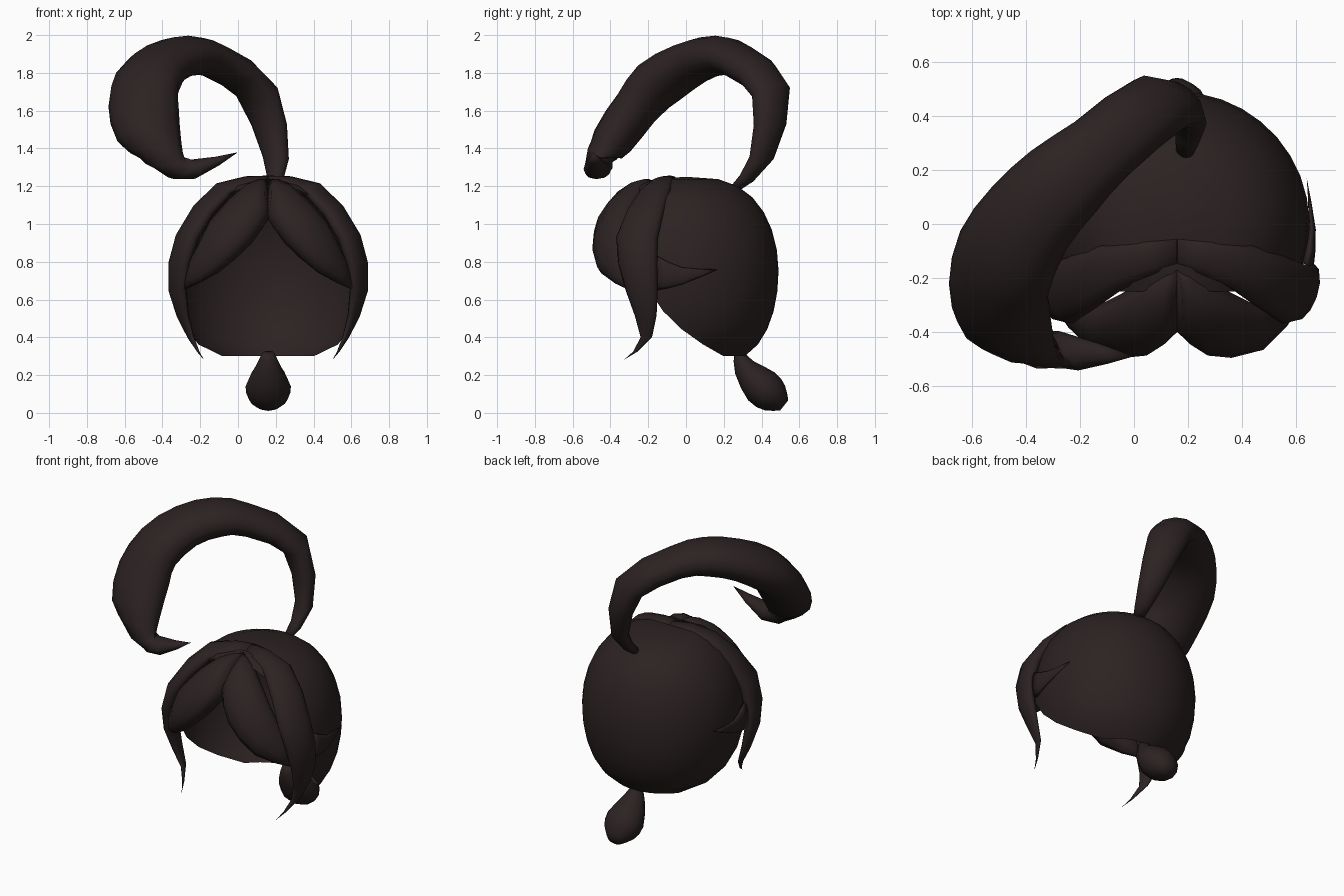
import bpy, bmesh
from math import cos, sin, acos, pi, radians
from mathutils import Vector

if "Cube" in bpy.data.objects:
    bpy.data.objects.remove(bpy.data.objects["Cube"])

middle = Vector((.16, 0, 0))  # the head sits a little left of the whole model

hair = bpy.data.materials.new("dark_brown_hair")
hair.use_nodes = True
hair.diffuse_color = (.025, .016, .016, 1)
shader = hair.node_tree.nodes["Principled BSDF"]
shader.inputs["Base Color"].default_value = hair.diffuse_color


def skin(name, rows, closed):
    """Join rows of points with faces; closed rows become a capped tube."""
    bm = bmesh.new()
    rings = [[bm.verts.new(point) for point in row] for row in rows]
    count = len(rings[0])
    for ring, following in zip(rings, rings[1:]):
        for i in range(count if closed else count - 1):
            j = (i + 1) % count
            bm.faces.new((ring[i], ring[j], following[j], following[i]))
    if closed:
        bm.faces.new(rings[0])
        bm.faces.new(rings[-1])
    bmesh.ops.remove_doubles(bm, verts=bm.verts, dist=.001)
    bmesh.ops.recalc_face_normals(bm, faces=bm.faces)
    for face in bm.faces:
        face.smooth = True
    mesh = bpy.data.meshes.new(name)
    bm.to_mesh(mesh)
    bm.free()
    mesh.materials.append(hair)
    bpy.context.collection.objects.link(bpy.data.objects.new(name, mesh))


def refine(points):
    """Add a smoothly curved midpoint between neighbouring points."""
    last = len(points) - 1
    result = []
    for i in range(last):
        start, end = points[i], points[i + 1]
        before, after = points[max(i - 1, 0)], points[min(i + 2, last)]
        result += [start, ((start + end) * 9 - before - after) / 16]
    return result + [points[last]]


def strand(name, first_edge, second_edge, flatness, sides=12):
    """Tapering lock of hair with an oval section between two edge curves."""
    first, second = refine(first_edge), refine(second_edge)
    centres = [(a + b) / 2 for a, b in zip(first, second)]
    last = len(centres) - 1
    rows = []
    for k, centre in enumerate(centres):
        half = first[k] - centre
        along = centres[min(k + 1, last)] - centres[max(k - 1, 0)]
        out = along.cross(half).normalized() * half.length * flatness
        angles = [2 * pi * i / sides for i in range(sides)]
        rows.append([centre + half * cos(a) + out * sin(a) for a in angles])
    skin(name, rows, True)


def mirrored_strands(name, first_edge, second_edge, flatness):
    """Left and right strand, given as offsets from the head's middle."""
    for side, sign in (("left", 1), ("right", -1)):
        flip = Vector((sign, 1, 1))
        edges = [[middle + Vector(point) * flip for point in edge]
                 for edge in (first_edge, second_edge)]
        strand(side + "_" + name, *edges, flatness)


# Cap: a full, rounded shell whose rim runs from the nape up over the forehead
rows = []
steps = 12
for k in range(steps + 1):
    tilt = .0001 + 2.68 * k / steps
    height = .75 + .5 * cos(tilt)
    fullness = .7 if height > .75 else .55
    radius = .49 * sin(tilt) ** fullness
    rim = .45 * (max(0, 1 - height) / .7) ** 3 - .25
    reach = acos(max(-1, min(1, rim / radius)))
    turns = [reach * (i / steps - 1) for i in range(2 * steps + 1)]
    rows.append([middle + Vector((radius * sin(a), radius * cos(a), height)) for a in turns])
skin("hair_cap", rows, False)

# Ponytail: centre, heading of its broad side in degrees, half width
ponytail = [
    ((.18, .25, 1.18), -40, .03),
    ((.2, .4, 1.35), -40, .08),
    ((.1, .45, 1.7), -40, .13),
    ((-.12, .28, 1.86), -45, .14),
    ((-.26, .16, 1.89), -42, .165),
    ((-.39, .02, 1.85), -40, .18),
    ((-.48, -.14, 1.75), -35, .2),
    ((-.5, -.26, 1.62), -12, .19),
    ((-.47, -.39, 1.44), -5, .17),
    ((-.38, -.45, 1.33), -30, .12),
    ((-.24, -.47, 1.29), -65, .08),
    ((0, -.49, 1.38), -90, 0),
]
edges = [[], []]
for centre, heading, width in ponytail:
    broad = Vector((cos(radians(heading)), sin(radians(heading)), 0)) * width
    edges[0].append(Vector(centre) + broad)
    edges[1].append(Vector(centre) - broad)
strand("ponytail", *edges, .65)

# Small tuft at the nape: half width, depth, height
tuft = [(.03, .28, .32), (.07, .31, .24), (.12, .4, .14), (.1, .47, .08), (.04, .52, .04)]
edges = [[middle + Vector((sign * w, y, z)) for w, y, z in tuft] for sign in (1, -1)]
strand("nape_tuft", *edges, .85)

# Long locks framing the face: front edge, then back edge
mirrored_strands(
    "side_lock",
    [(0, -.16, 1.22), (.2, -.24, 1.17), (.39, -.37, .93),
     (.45, -.32, .65), (.4, -.24, .4), (.34, -.33, .28)],
    [(0, -.05, 1.24), (.28, -.08, 1.19), (.47, -.15, .92),
     (.51, -.15, .65), (.42, -.18, .4), (.34, -.33, .28)],
    .45)

# Rounded fringe swept from the parting: upper edge, then lower edge
mirrored_strands(
    "fringe",
    [(0, -.16, 1.22), (.1, -.21, 1.2), (.29, -.31, 1.02), (.45, -.28, .7)],
    [(0, -.4, 1.06), (.1, -.47, .91), (.28, -.45, .74), (.45, -.3, .65)],
    .5)

# Pointed wisps tucked behind the locks: upper edge, then lower edge
mirrored_strands(
    "side_wisp",
    [(.48, -.15, .83), (.5, -.02, .77), (.48, .17, .76)],
    [(.48, -.15, .65), (.5, -.02, .68), (.48, .17, .76)],
    .3)
